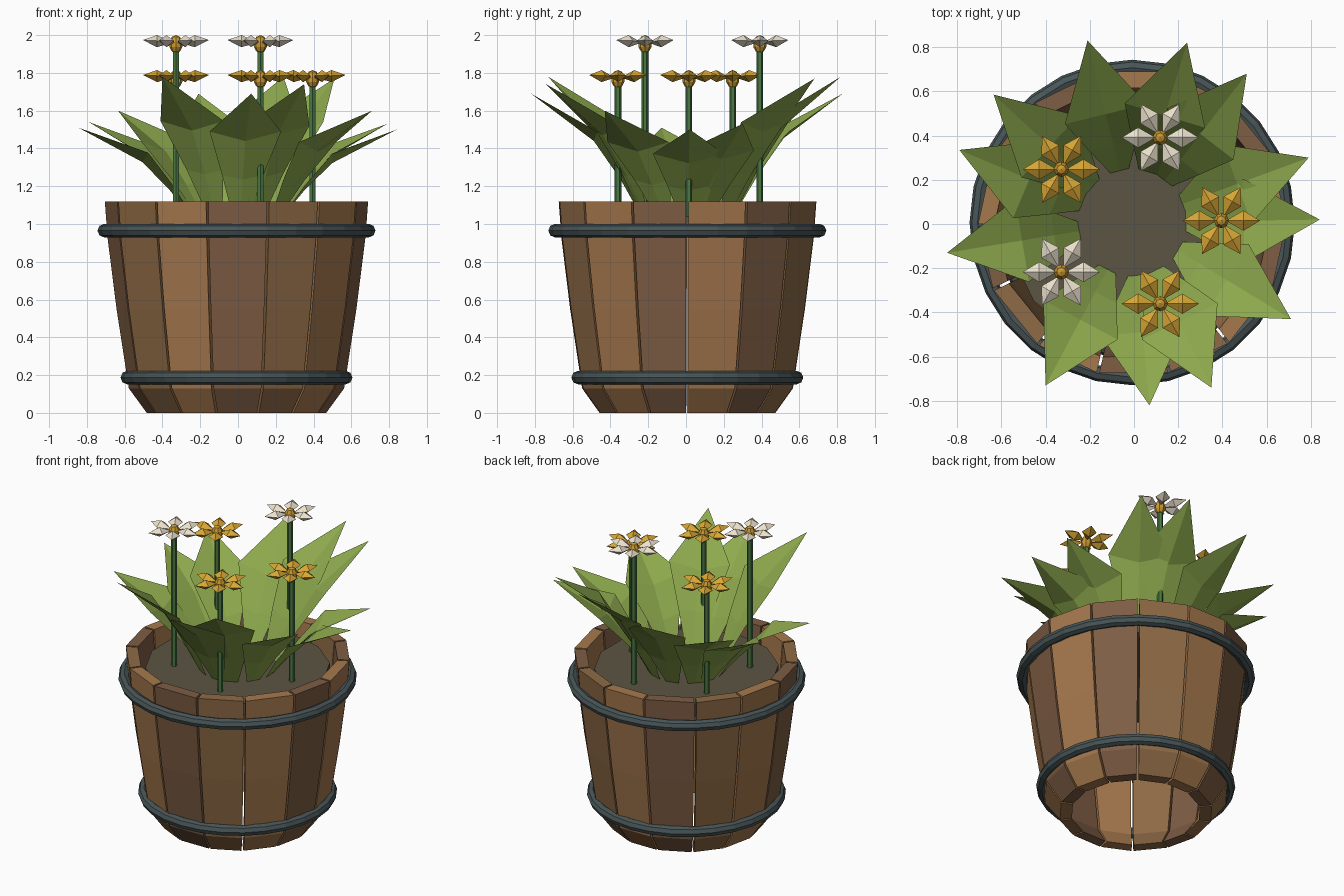
import bpy, bmesh, math
from mathutils import Vector, Matrix

if "Cube" in bpy.data.objects:
    bpy.data.objects.remove(bpy.data.objects["Cube"])

CX, CY = -0.008, 0.007
TAU = 2 * math.pi


def mat(name, rgb):
    m = bpy.data.materials.new(name)
    m.diffuse_color = (*rgb, 1)
    m.use_nodes = True
    m.node_tree.nodes["Principled BSDF"].inputs["Base Color"].default_value = m.diffuse_color
    return m


WOODS = [mat("wood_light", (0.38, 0.19, 0.075)), mat("wood_red", (0.21, 0.11, 0.058)),
         mat("wood_mid", (0.27, 0.145, 0.06))]
IRON = mat("iron", (0.065, 0.09, 0.095))
SOIL = mat("soil", (0.105, 0.09, 0.055))
LEAF = mat("leaf", (0.27, 0.40, 0.075))
STEM = mat("stem", (0.07, 0.19, 0.055))
YELLOW = mat("yellow_petal", (0.68, 0.38, 0.035))
WHITE = mat("white_petal", (0.83, 0.75, 0.60))
CENTRE = mat("flower_centre", (0.60, 0.32, 0.03))


def finish(name, bm, m, loc=(CX, CY, 0)):
    bmesh.ops.recalc_face_normals(bm, faces=bm.faces)
    me = bpy.data.meshes.new(name)
    bm.to_mesh(me)
    bm.free()
    me.materials.append(m)
    ob = bpy.data.objects.new(name, me)
    ob.location = loc
    bpy.context.collection.objects.link(ob)
    return ob


# Barrel staves: one closed profile per plank, spanning two angles with a small gap
N = 14
OUTER = [(0.475, 0), (0.57, 0.13), (0.635, 0.55), (0.683, 0.93), (0.697, 1.12)]
PROFILE = OUTER + [(r - 0.075, z) for r, z in reversed(OUTER)]
for i in range(N):
    bm = bmesh.new()
    sides = []
    for k, s in ((i, 1), (i + 1, -1)):
        a = k * TAU / N + (k % 2) * 0.018
        gap = Vector((-math.sin(a), math.cos(a), 0)) * 0.006 * s
        sides.append([bm.verts.new(Vector((r * math.cos(a), r * math.sin(a), z)) + gap)
                      for r, z in PROFILE])
    n = len(PROFILE)
    for j in range(n):
        k = (j + 1) % n
        bm.faces.new((sides[0][j], sides[0][k], sides[1][k], sides[1][j]))
    for side in sides:
        for j in range(n // 2 - 1):
            bm.faces.new((side[j], side[j + 1], side[n - 2 - j], side[n - 1 - j]))
    finish(f"stave_{i}", bm, WOODS[i % 3])

# Iron hoops
for name, r, z in (("upper_hoop", 0.70, 0.965), ("lower_hoop", 0.578, 0.187)):
    bpy.ops.mesh.primitive_torus_add(major_segments=28, minor_segments=8, major_radius=r,
                                     minor_radius=0.036, location=(CX, CY, z))
    bpy.context.object.name = name
    bpy.context.object.data.materials.append(IRON)

# Soil disc
bm = bmesh.new()
bmesh.ops.create_cone(bm, cap_ends=True, segments=14, radius1=0.57, radius2=0.57, depth=0.08)
finish("soil", bm, SOIL, (CX, CY, 1.0))

# Leaves: shallow cupped blades arching from the soil out to each tip (x, y, z)
TIPS = [(-.21, .83, 1.69), (.24, .82, 1.78), (.51, .68, 1.77), (.79, .30, 1.53),
        (.84, .02, 1.50), (.71, -.43, 1.60), (.35, -.74, 1.74), (.07, -.82, 1.69),
        (-.40, -.73, 1.78), (-.845, -.13, 1.51), (-.79, .335, 1.54), (-.635, .585, 1.60)]
BASE_R, BASE_Z = 0.235, 1.03
# run fraction, rise fraction, half width, edge lift
ROWS = [(0, 0, 0.04, 0.0), (0.20, 0.31, 0.11, 0.025), (0.44, 0.62, 0.19, 0.05)]
for i, (x, y, z) in enumerate(TIPS):
    d = Vector((x - CX, y - CY, 0))
    run = d.length - BASE_R
    d.normalize()
    side = Vector((-d.y, d.x, 0))
    bm = bmesh.new()
    rows = []
    for f, h, w, lift in ROWS:
        rib = d * (BASE_R + f * run) + Vector((0, 0, BASE_Z + h * (z - BASE_Z)))
        up = Vector((0, 0, lift))
        rows.append([bm.verts.new(rib - side * w + up), bm.verts.new(rib),
                     bm.verts.new(rib + side * w + up)])
    tip = bm.verts.new(d * (BASE_R + run) + Vector((0, 0, z)))
    for j in range(2):
        for a, b in zip(rows, rows[1:]):
            bm.faces.new((a[j], a[j + 1], b[j + 1], b[j]))
        bm.faces.new((rows[-1][j], rows[-1][j + 1], tip))
    finish(f"leaf_{i}", bm, LEAF)

# Flowers: stem, centre bud and six diamond petals
for i in range(5):
    a = i * TAU / 5
    x, y = 0.40 * math.cos(a) - 0.005, 0.015 + 0.395 * math.sin(a)
    white = i in (1, 3)
    top = 1.97 if white else 1.785
    bm = bmesh.new()
    bmesh.ops.create_cone(bm, cap_ends=True, segments=6, radius1=0.018, radius2=0.018,
                          depth=top - 1.03)
    finish(f"stem_{i}", bm, STEM, (x, y, (top + 0.97) / 2))
    bm = bmesh.new()
    bmesh.ops.create_uvsphere(bm, u_segments=8, v_segments=5, radius=1,
                              matrix=Matrix.Diagonal((0.036, 0.036, 0.048, 1)))
    finish(f"flower_centre_{i}", bm, CENTRE, (x, y, top - 0.018))
    bm = bmesh.new()
    for k in range(6):
        rot = Matrix.Rotation(k * TAU / 6, 4, 'Z')
        inner, tip, left, right, over, under = [bm.verts.new(rot @ Vector(p)) for p in (
            (0.02, 0, -0.01), (0.175, 0, 0.004), (0.10, 0.046, 0.0), (0.10, -0.046, 0.0),
            (0.10, 0, 0.03), (0.10, 0, -0.034))]
        for e in (inner, tip):
            for s in (left, right):
                for c in (over, under):
                    bm.faces.new((e, s, c))
    finish(f"petals_{i}", bm, WHITE if white else YELLOW, (x, y, top))
